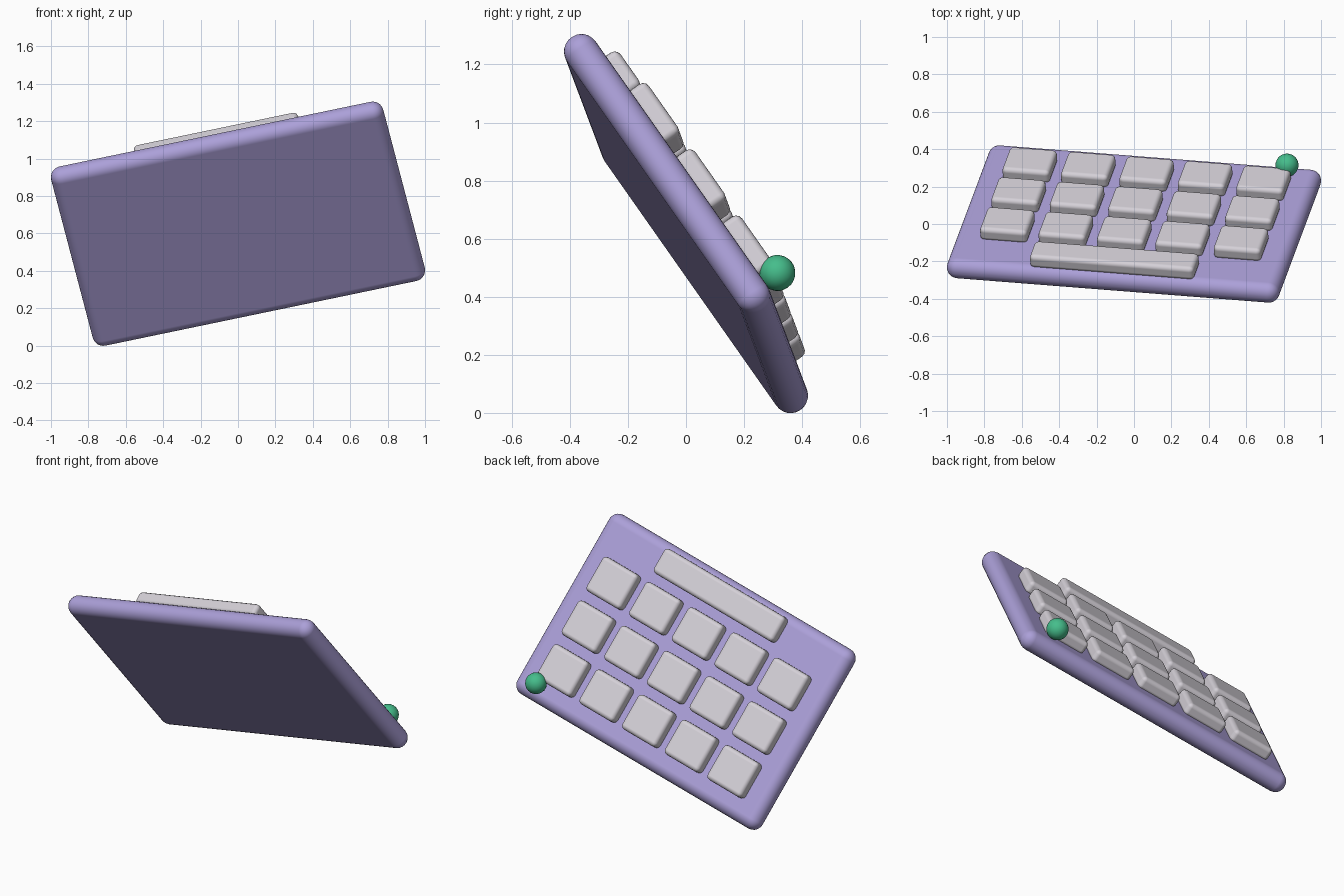
import bpy
import bmesh
from mathutils import Matrix, Vector

cube = bpy.data.objects.get("Cube")
if cube:
    bpy.data.objects.remove(cube, do_unlink=True)


def make_material(name, rgb):
    mat = bpy.data.materials.new(name)
    mat.use_nodes = True
    mat.diffuse_color = (*rgb, 1)
    mat.node_tree.nodes["Principled BSDF"].inputs["Base Color"].default_value = (*rgb, 1)
    return mat


lavender = make_material("lavender", (0.41, 0.35, 0.69))
light_grey = make_material("light grey", (0.66, 0.63, 0.68))
green = make_material("green", (0.06, 0.51, 0.26))

# Tilted frame of the board: width, depth and upward directions
across = Vector((1.66, -0.13, 0.345)).normalized()
normal = across.cross(Vector((0.22, 0.59, -0.84))).normalized()
depth = normal.cross(across)
frame = Matrix((across, depth, normal)).transposed().to_4x4()
frame.translation = (0, 0, 0.652)


def finish(name, bm, location, mat):
    mesh = bpy.data.meshes.new(name)
    bm.to_mesh(mesh)
    bm.free()
    mesh.materials.append(mat)
    obj = bpy.data.objects.new(name, mesh)
    bpy.context.collection.objects.link(obj)
    obj.matrix_world = frame @ Matrix.Translation(location)
    bpy.ops.object.select_all(action="DESELECT")
    obj.select_set(True)
    bpy.context.view_layer.objects.active = obj
    bpy.ops.object.shade_smooth_by_angle()
    return obj


def rounded_box(name, size, location, radius, segments, mat):
    bm = bmesh.new()
    bmesh.ops.create_cube(bm, size=1)
    bmesh.ops.scale(bm, vec=size, verts=bm.verts)
    obj = finish(name, bm, location, mat)
    bevel = obj.modifiers.new("rounded_edges", "BEVEL")
    bevel.width = radius
    bevel.segments = segments
    # Keep the bevel ahead of any smoothing modifier
    obj.modifiers.move(len(obj.modifiers) - 1, 0)
    for poly in obj.data.polygons:
        poly.use_smooth = True
    bevel.harden_normals = True
    return obj


# Board
rounded_box("board", (1.82, 1.17, 0.12), (0, 0, 0), 0.059, 6, lavender)

# Keys: three rows of five, and a long bar
key_height, key_z = 0.08, 0.088
for row in range(3):
    for col in range(5):
        place = ((col - 2) * 0.32, 0.06 + (1 - row) * 0.285, key_z)
        rounded_box(f"key_{row + 1}_{col + 1}", (0.26, 0.225, key_height),
                    place, 0.025, 3, light_grey)
rounded_box("space_bar", (0.90, 0.16, key_height), (0, -0.475, key_z), 0.025, 3, light_grey)

# Ball on the corner
bm = bmesh.new()
bmesh.ops.create_icosphere(bm, subdivisions=3, radius=0.062)
finish("corner_ball", bm, (0.74, 0.485, 0.12), green)
